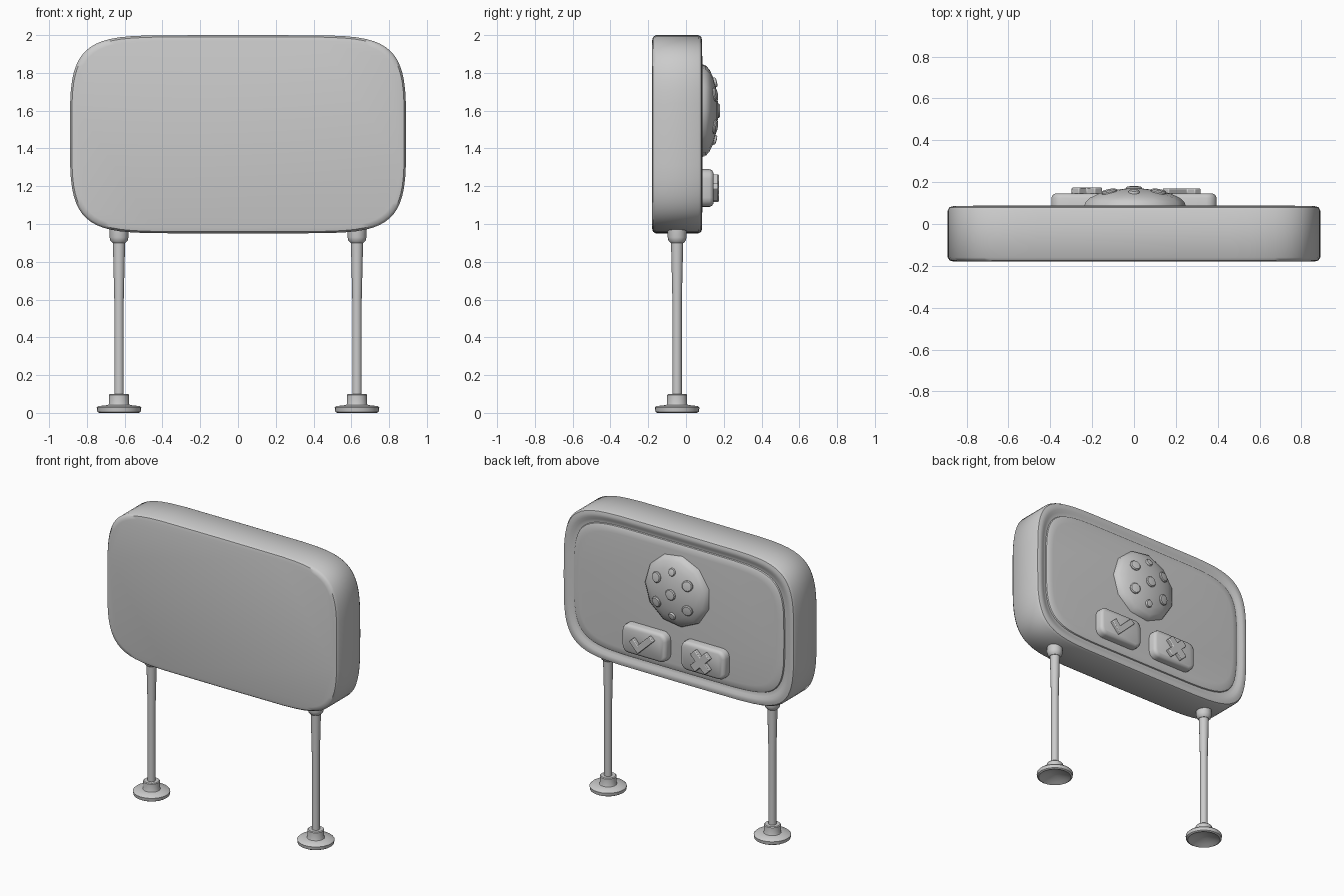
import bpy, bmesh, math
from mathutils import Vector

cube = bpy.data.objects.get("Cube")
if cube:
    bpy.data.objects.remove(cube, do_unlink=True)

grey = bpy.data.materials.new("plain_grey")
grey.use_nodes = True
colour = (0.6, 0.6, 0.6, 1)
grey.diffuse_color = colour
grey.node_tree.nodes["Principled BSDF"].inputs["Base Color"].default_value = colour


def finish(name, bm, angle=40):
    """Turn a bmesh into a smooth-shaded grey object."""
    bmesh.ops.recalc_face_normals(bm, faces=bm.faces)
    mesh = bpy.data.meshes.new(name)
    bm.to_mesh(mesh)
    bm.free()
    mesh.materials.append(grey)
    obj = bpy.data.objects.new(name, mesh)
    bpy.context.collection.objects.link(obj)
    bpy.ops.object.select_all(action="DESELECT")
    obj.select_set(True)
    bpy.context.view_layer.objects.active = obj
    bpy.ops.object.shade_smooth_by_angle(angle=math.radians(angle))
    return obj


def loft(name, rings, angle=40):
    """Skin a list of equal-length point rings and cap both ends."""
    bm = bmesh.new()
    loops = [[bm.verts.new(p) for p in ring] for ring in rings]
    n = len(loops[0])
    for a, b in zip(loops, loops[1:]):
        for i in range(n):
            j = (i + 1) % n
            bm.faces.new((a[i], a[j], b[j], b[i]))
    bm.faces.new(loops[0])
    bm.faces.new(loops[-1])
    return finish(name, bm, angle)


def squircle(inset, y, n=64):
    """Soft rectangle in the xz plane, flatter along its long sides."""
    pts = []
    for i in range(n):
        t = 2 * math.pi * i / n
        c, s = math.cos(t), math.sin(t)
        x = math.copysign(abs(c) ** (2 / 7), c) * (0.89 - inset)
        z = math.copysign(abs(s) ** (2 / 4), s) * (0.525 - inset)
        pts.append((x, y, 1.475 + z))
    return pts


def round_rect(cx, cz, w, h, r, y, steps=4):
    """Rounded rectangle in the xz plane."""
    pts = []
    for k, (sx, sz) in enumerate(((1, 1), (-1, 1), (-1, -1), (1, -1))):
        for i in range(steps + 1):
            t = math.pi / 2 * (k + i / steps)
            pts.append((cx + sx * (w / 2 - r) + r * math.cos(t), y,
                        cz + sz * (h / 2 - r) + r * math.sin(t)))
    return pts


def lathe(name, profile, x, y, sides=24):
    """Turn (radius, z) pairs round a vertical axis."""
    return loft(name, [[(x + r * math.cos(2 * math.pi * i / sides),
                         y + r * math.sin(2 * math.pi * i / sides), z)
                        for i in range(sides)] for r, z in profile])


def prism(name, outline, cx, cz, y0, y1):
    """Extrude a flat xz outline along y, with a small chamfer in front."""
    obj = loft(name, [[(cx + x, y, cz + z) for x, z in outline] for y in (y0, y1)], 30)
    bev = obj.modifiers.new("bevel", "BEVEL")
    bev.width = 0.005
    bev.segments = 2
    return obj


# Housing with soft edges, raised bezel and shallow groove on the back
body_profile = ((0.03, -0.18), (0.01, -0.175), (0.0, -0.16), (0.0, 0.065), (0.008, 0.08),
                (0.025, 0.085), (0.045, 0.083), (0.06, 0.074), (0.08, 0.07))
loft("sign_housing", [squircle(i, y) for i, y in body_profile])

# Display panel
panel_profile = ((0.08, 0.065), (0.085, 0.078), (0.1, 0.085), (0.13, 0.088))
loft("display_panel", [squircle(i, y) for i, y in panel_profile])

# Cookie dome
COOKIE_Z, COOKIE_R, COOKIE_H, BASE_Y = 1.6, 0.248, 0.085, 0.085


def dome_y(r):
    return BASE_Y + COOKIE_H * math.sqrt(max(0, 1 - (r / COOKIE_R) ** 2))


rings = []
for f in (1, 0.97, 0.88, 0.7, 0.45, 0.2, 0.03):
    r = f * COOKIE_R
    rings.append([(r * math.cos(math.tau * i / 11), dome_y(r),
                   COOKIE_Z + r * math.sin(math.tau * i / 11)) for i in range(11)])
loft("cookie", rings, 50)

# Chips lying on the dome: one in the middle and six around it
chips = [(0, 0, 0.038), (0, 0.15, 0.026), (0, -0.155, 0.026)]
chips += [(sx * 0.118, sz * 0.085, 0.037) for sx in (1, -1) for sz in (1, -1)]
for n, (x, z, r) in enumerate(chips):
    d = math.hypot(x, z)
    y = dome_y(d)
    slope = COOKIE_H ** 2 / (COOKIE_R ** 2 * (y - BASE_Y))
    normal = Vector((x * slope, 1, z * slope)).normalized()
    turn = Vector((0, 0, 1)).rotation_difference(normal)
    centre = Vector((x, y, COOKIE_Z + z))
    chip_rings = []
    for rr, h in ((r, -0.012), (r, 0.003), (r * 0.85, 0.009), (r * 0.4, 0.011)):
        chip_rings.append([centre + turn @ Vector((rr * math.cos(math.tau * i / 12),
                                                   rr * math.sin(math.tau * i / 12), h))
                           for i in range(12)])
    loft(f"cookie_chip_{n + 1}", chip_rings)

# Two buttons
BUTTON_X, BUTTON_Z = 0.225, 1.19
for side, sx in (("left", 1), ("right", -1)):
    loft(f"{side}_button", [
        round_rect(sx * BUTTON_X, BUTTON_Z, 0.34 - 2 * d, 0.2 - 2 * d, 0.05 - d, y)
        for d, y in ((0, 0.075), (0, 0.125), (0.006, 0.138), (0.02, 0.146))])

# Tick on the left button
tick = [(0.095, 0.0), (0.03, -0.07), (-0.09, 0.045), (-0.06, 0.075), (0.03, -0.012), (0.065, 0.03)]
prism("tick_mark", tick, BUTTON_X, BUTTON_Z, 0.14, 0.17)

# Cross on the right button
A, B = 0.08, 0.026
plus = [(A, B), (B, B), (B, A), (-B, A), (-B, B), (-A, B),
        (-A, -B), (-B, -B), (-B, -A), (B, -A), (B, -B), (A, -B)]
c = math.sqrt(0.5)
prism("cross_mark", [(c * (x - z), c * (x + z)) for x, z in plus],
      -BUTTON_X, BUTTON_Z, 0.14, 0.174)

# Two legs: collar, tapered pole and hollow-bottomed foot
LEG_Y = -0.047
for side, sx in (("left", 1), ("right", -1)):
    x = sx * 0.63
    lathe(f"{side}_pole", ((0.025, 0.06), (0.025, 0.6), (0.033, 0.93)), x, LEG_Y)
    lathe(f"{side}_collar", ((0.035, 0.9), (0.046, 0.912), (0.05, 0.93), (0.05, 0.98)), x, LEG_Y)
    lathe(f"{side}_foot", ((0.03, 0.03), (0.08, 0.012), (0.105, 0.0), (0.115, 0.006),
                           (0.118, 0.028), (0.11, 0.036), (0.056, 0.042), (0.053, 0.05),
                           (0.053, 0.095), (0.048, 0.1)), x, LEG_Y)
